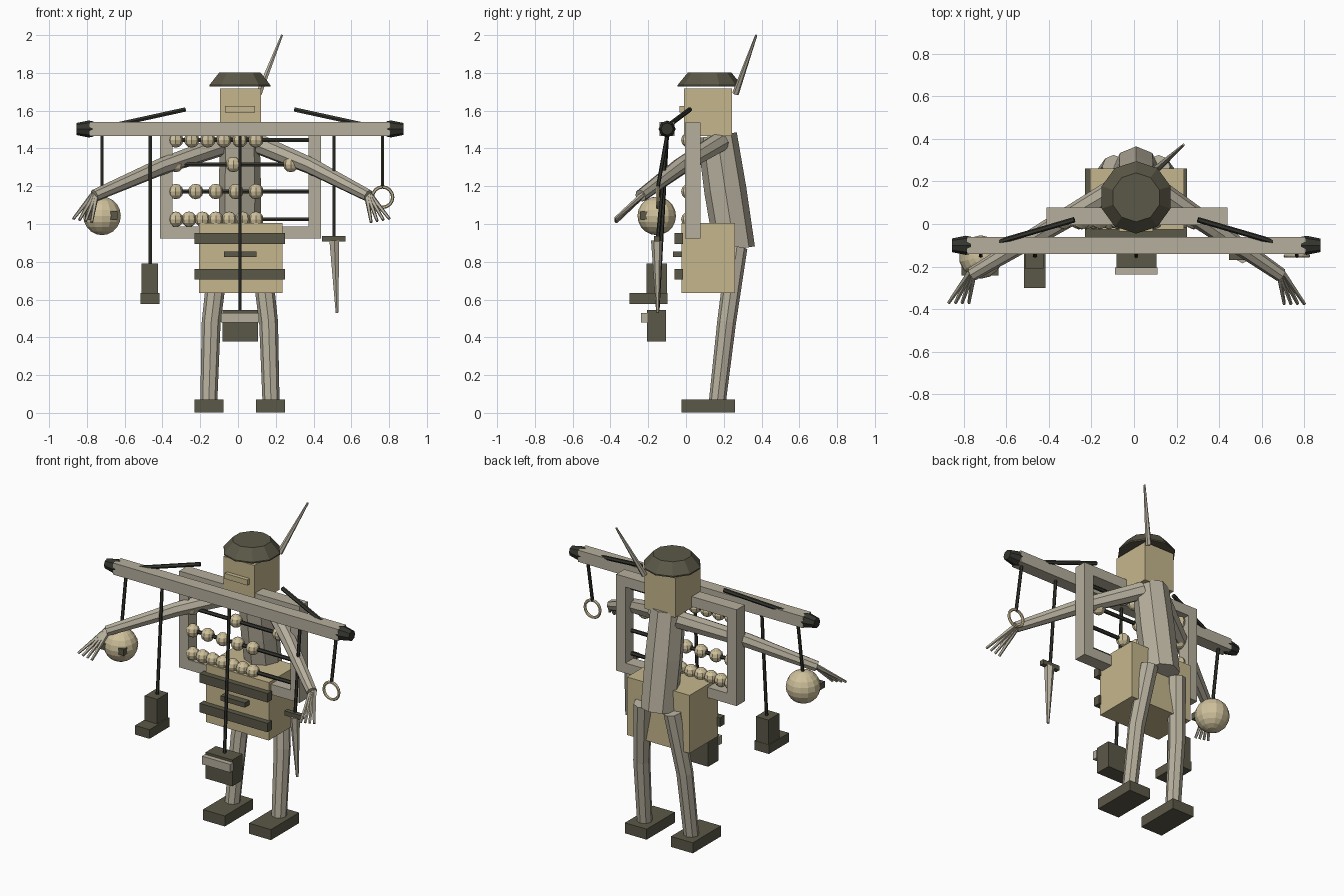
import bpy, bmesh, math
from mathutils import Vector

cube = bpy.data.objects.get("Cube")
if cube:
    bpy.data.objects.remove(cube, do_unlink=True)


def material(name, rgb):
    m = bpy.data.materials.new(name)
    m.use_nodes = True
    m.diffuse_color = (*rgb, 1)
    m.node_tree.nodes["Principled BSDF"].inputs["Base Color"].default_value = (*rgb, 1)
    return m


TAN = material("tan wood", (0.56, 0.47, 0.27))
BONE = material("pale wood", (0.47, 0.43, 0.34))
BEAD = material("cream bead", (0.62, 0.53, 0.33))
DARK = material("dark leather", (0.105, 0.098, 0.064))
CORD = material("black cord", (0.035, 0.036, 0.028))


def finish(name, bm, mat):
    bmesh.ops.recalc_face_normals(bm, faces=bm.faces)
    me = bpy.data.meshes.new(name)
    bm.to_mesh(me)
    bm.free()
    me.materials.append(mat)
    ob = bpy.data.objects.new(name, me)
    bpy.context.collection.objects.link(ob)
    return ob


def add_box(bm, x, y, z):
    """Box given as (min, max) ranges on each axis."""
    lo, hi = zip(x, y, z)
    verts = bmesh.ops.create_cube(bm, size=1)["verts"]
    for v in verts:
        v.co = [a + (b - a) * (c + 0.5) for a, b, c in zip(lo, hi, v.co)]


def box(name, mat, *ranges):
    bm = bmesh.new()
    add_box(bm, *ranges)
    return finish(name, bm, mat)


def tube(name, mat, points, radii, sides=8, ref=(0, 1, 0), phase=0):
    """Faceted limb through the points, one radius per point, capped ends."""
    bm = bmesh.new()
    pts = [Vector(p) for p in points]
    rings = []
    for i, p in enumerate(pts):
        t = (pts[min(i + 1, len(pts) - 1)] - pts[max(i - 1, 0)]).normalized()
        u = (Vector(ref) - t * t.dot(Vector(ref))).normalized()
        w = t.cross(u)
        angles = [2 * math.pi * k / sides + phase for k in range(sides)]
        rings.append([bm.verts.new(p + radii[i] * (u * math.cos(a) + w * math.sin(a)))
                      for a in angles])
    for a, b in zip(rings, rings[1:]):
        for k in range(sides):
            n = (k + 1) % sides
            bm.faces.new((a[k], a[n], b[n], b[k]))
    bm.faces.new(rings[0])
    bm.faces.new(rings[-1])
    return finish(name, bm, mat)


def ball(name, mat, centre, r, u, v):
    bm = bmesh.new()
    bmesh.ops.create_uvsphere(bm, u_segments=u, v_segments=v, radius=r)
    bmesh.ops.translate(bm, verts=bm.verts, vec=centre)
    return finish(name, bm, mat)


CX = 0.01  # body centre line

# Head, nose plate, hat and feather
box("head", TAN, (-0.095, 0.122), (-0.01, 0.243), (1.465, 1.717))
box("nose_plate", TAN, (-0.07, 0.09), (-0.035, 0), (1.59, 1.625))
tube("hat", DARK, [(CX, 0.125, 1.727), (CX, 0.125, 1.735), (CX, 0.125, 1.802)],
     [0.17, 0.17, 0.115], 10)
tube("feather", BONE, [(0.11, 0.262, 1.69), (0.233, 0.372, 2.0)], [0.018, 0.006], 6)

# Bowed torso
tube("torso", BONE, [(CX, 0.165, 1.47), (CX, 0.208, 1.18), (CX, 0.258, 0.865)],
     [0.105, 0.112, 0.108])

# Legs and feet
for side, s in (("right", -1), ("left", 1)):
    tube(side + "_leg", BONE,
         [(CX + s * 0.165, 0.165, 0.05), (CX + s * 0.152, 0.215, 0.48),
          (CX + s * 0.105, 0.27, 0.875)], [0.045, 0.05, 0.055])
    fx = CX + s * 0.163
    box(side + "_foot", DARK, (fx - 0.077, fx + 0.077), (-0.025, 0.26), (0.003, 0.07))

# Arms with four spread fingers
for side, s, shoulder, wrist in (
        ("right", -1, (-0.06, 0.18, 1.425), (-0.76, -0.235, 1.15)),
        ("left", 1, (0.08, 0.18, 1.435), (0.69, -0.24, 1.15))):
    a, b = Vector(shoulder), Vector(wrist)
    elbow = a.lerp(b, 0.5) + Vector((0, 0, 0.015))
    tube(side + "_arm", BONE, [a, elbow, b], [0.055, 0.045, 0.033], 8, (0, 0, 1))
    for k in range(4):
        tip = b + Vector((s * (0.015 + 0.032 * k), -0.135, -0.14 + 0.006 * k))
        root = b + Vector((s * 0.007 * (k - 1.5), 0.01, 0.005))
        tube(f"{side}_finger_{k + 1}", BONE, [root, tip], [0.014, 0.008], 5)

# Chest with straps and handle
box("chest", TAN, (-0.207, 0.235), (-0.025, 0.26), (0.635, 1.005))
for i, z in enumerate((0.705, 0.895)):
    box(f"chest_strap_{i + 1}", DARK, (-0.23, 0.25), (-0.06, -0.015), (z, z + 0.057))
box("chest_handle", DARK, (-0.075, 0.097), (-0.07, -0.02), (0.825, 0.855))

# Counting frame
bm = bmesh.new()
DEPTH = (-0.005, 0.078)
for x in (-0.412, 0.373):
    add_box(bm, (x, x + 0.066), DEPTH, (0.922, 1.537))
for z in (0.922, 1.472):
    add_box(bm, (-0.346, 0.373), DEPTH, (z, z + 0.065))
finish("counting_frame", bm, BONE)

# Rods and evenly spaced beads, given as height, bead count, last bead
for row, (z, count, last) in enumerate(
        ((1.445, 6, 0.095), (1.315, 3, 0.28), (1.172, 5, 0.095), (1.025, 7, 0.095))):
    tube(f"bead_rod_{row + 1}", CORD, [(-0.36, 0.015, z), (0.385, 0.015, z)],
         [0.012, 0.012], 6)
    for k in range(count):
        x = -0.33 + (last + 0.33) * k / (count - 1)
        ball(f"bead_{row + 1}_{k + 1}", BEAD, (x, 0.015, z), 0.041, 8, 6)

# Shoulder beam with end caps and braces
BY, BZ = -0.1, 1.503
box("beam", BONE, (-0.785, 0.805), (BY - 0.04, BY + 0.04), (BZ - 0.037, BZ + 0.037))
for side, s in (("right", -1), ("left", 1)):
    caps = [(CX + s * d, BY, BZ) for d in (0.775, 0.8, 0.865)]
    tube(side + "_beam_cap", CORD, caps, [0.04, 0.045, 0.032], 8)
    tube(side + "_brace", CORD,
         [(CX + s * 0.65, -0.085, 1.527), (CX + s * 0.29, 0.02, 1.606)],
         [0.013, 0.013], 6)

# Cords, given as name, x and lower end
HY = -0.15
for name, x, z in (("ball", -0.72, 1.13), ("boot", -0.465, 0.78), ("lantern", CX, 0.54),
                   ("dagger", 0.508, 0.92), ("ring", 0.765, 1.19)):
    tube(name + "_cord", CORD, [(x, BY, 1.47), (x, HY, z)], [0.01, 0.01], 6)

# Hanging ball with a bar through its front
ball("hanging_ball", BEAD, (-0.72, -0.155, 1.043), 0.102, 14, 10)
box("ball_bar", DARK, (-0.81, -0.637), (-0.243, -0.19), (1.025, 1.065))

# Hanging boot
box("boot_shaft", DARK, (-0.512, -0.424), (-0.21, -0.1), (0.63, 0.792))
box("boot_sole", DARK, (-0.517, -0.415), (-0.3, -0.098), (0.577, 0.635))

# Hanging lantern with a pale band
box("lantern", DARK, (-0.083, 0.105), (-0.207, -0.105), (0.377, 0.545))
box("lantern_band", BONE, (-0.089, 0.111), (-0.237, -0.205), (0.478, 0.53))

# Hanging dagger
box("dagger_guard", DARK, (0.446, 0.568), (-0.17, -0.14), (0.908, 0.937))
tube("dagger_blade", BONE, [(0.51, -0.155, 0.912), (0.524, -0.15, 0.53)],
     [0.03, 0.008], 6)

# Hanging ring
bpy.ops.mesh.primitive_torus_add(
    location=(0.765, HY, 1.142), rotation=(math.pi / 2, 0, 0),
    major_segments=16, minor_segments=6, major_radius=0.054, minor_radius=0.009)
ring = bpy.context.object
ring.name = "hanging_ring"
ring.data.materials.append(BEAD)
for p in ring.data.polygons:
    p.use_smooth = False
